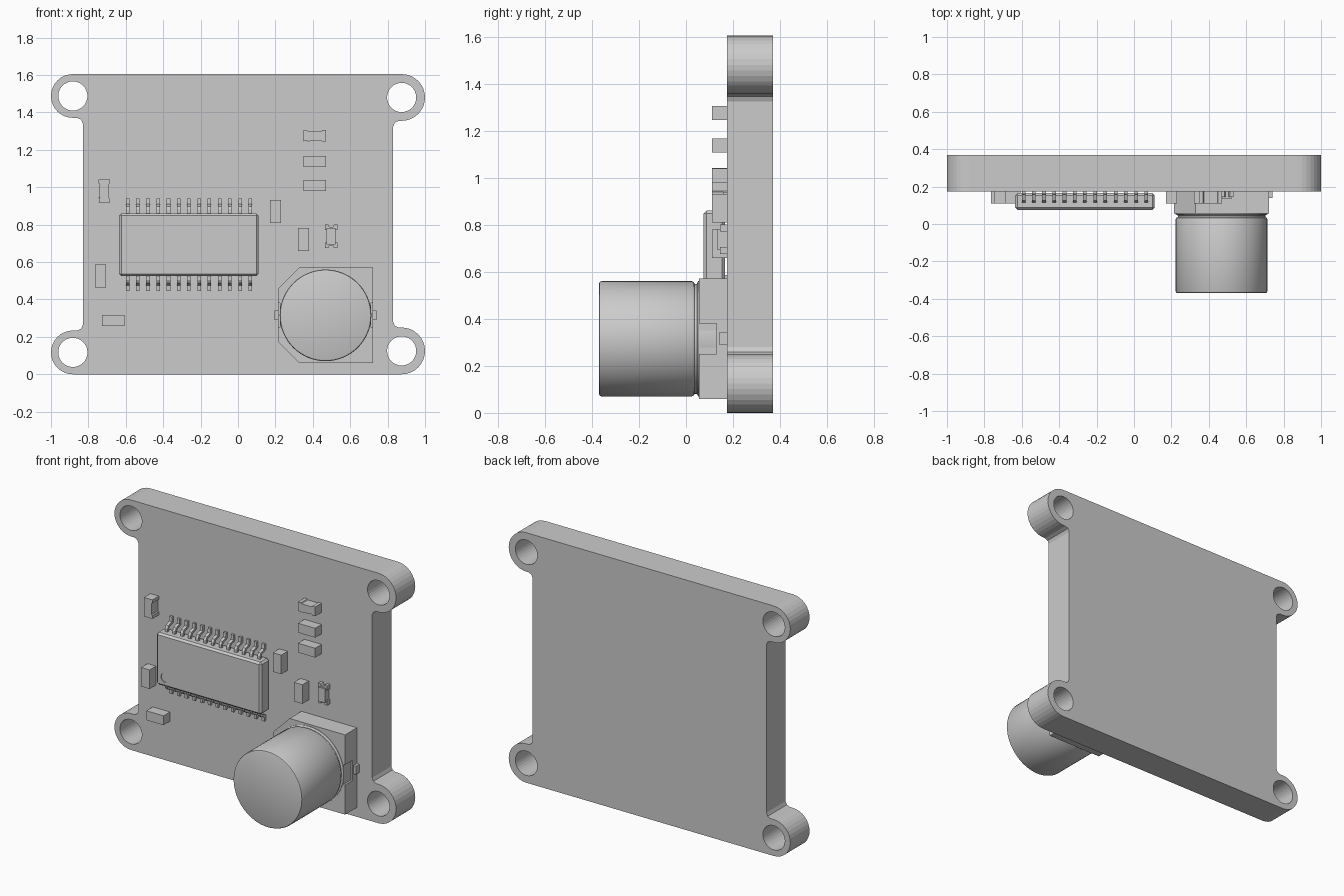
import bpy, bmesh
from math import sin, cos, pi, radians
from mathutils import Vector

if "Cube" in bpy.data.objects:
    bpy.data.objects.remove(bpy.data.objects["Cube"], do_unlink=True)

GREY = (0.6, 0.6, 0.6, 1)
mat = bpy.data.materials.new("plain grey")
mat.use_nodes = True
mat.diffuse_color = GREY
mat.node_tree.nodes["Principled BSDF"].inputs["Base Color"].default_value = GREY

BOARD_FRONT, BOARD_BACK = 0.175, 0.37


def finish(name, bm):
    bmesh.ops.recalc_face_normals(bm, faces=bm.faces)
    mesh = bpy.data.meshes.new(name)
    bm.to_mesh(mesh)
    bm.free()
    mesh.materials.append(mat)
    ob = bpy.data.objects.new(name, mesh)
    bpy.context.collection.objects.link(ob)
    return ob


def add_prism(bm, base, offset):
    face = bm.faces.new([bm.verts.new(p) for p in base])
    out = bmesh.ops.extrude_face_region(bm, geom=[face])
    bmesh.ops.translate(bm, vec=offset, verts=[g for g in out["geom"] if isinstance(g, bmesh.types.BMVert)])


def plate(name, outline, y0, y1):
    """Outline in x and z, extruded along y."""
    bm = bmesh.new()
    add_prism(bm, [(x, y0, z) for x, z in outline], Vector((0, y1 - y0, 0)))
    return finish(name, bm)


def rect(x0, x1, z0, z1):
    return [(x0, z0), (x1, z0), (x1, z1), (x0, z1)]


def arc(cx, cz, r, start, end, n):
    angles = [radians(start + (end - start) * i / n) for i in range(n + 1)]
    return [(cx + r * cos(a), cz + r * sin(a)) for a in angles]


def select(ob):
    bpy.ops.object.select_all(action="DESELECT")
    ob.select_set(True)
    bpy.context.view_layer.objects.active = ob


def apply_modifiers(ob):
    select(ob)
    for m in list(ob.modifiers):
        bpy.ops.object.modifier_apply(modifier=m.name)


def drill(ob, x, z, r, y0, y1):
    cutter = plate("drill", arc(x, z, r, 0, 360, 32)[:-1], y0, y1)
    cutter.hide_render = True
    mod = ob.modifiers.new("hole", "BOOLEAN")
    mod.operation, mod.solver, mod.object = "DIFFERENCE", "EXACT", cutter
    apply_modifiers(ob)
    bpy.data.objects.remove(cutter, do_unlink=True)


# Circuit board with four round mounting ears
SIDE, FILLET = 0.83, 0.03
ears = [(0.875, 0.125, 0.125), (0.875, 1.48, 0.125), (-0.883, 1.488, 0.117), (-0.883, 0.117, 0.117)]
outline = []
for i, (cx, cz, r) in enumerate(ears):
    sx = 1 if cx > 0 else -1
    up = 1 if cz < 0.8 else -1
    inner = cz + up * r
    fillet = [(sx * (SIDE + FILLET * a), inner + up * FILLET * b) for a, b in ((1, 0), (0.3, 0.3), (0, 1))]
    start = -90 if sx > 0 else 90
    curve = arc(cx, cz, r, start, start + 180, 16)
    if sx * up > 0:
        outline += curve + fillet
    else:
        outline += fillet[::-1] + curve
board = plate("circuit_board", outline, BOARD_FRONT, BOARD_BACK)
for cx, cz, r in ears:
    drill(board, cx, cz, 0.078, BOARD_FRONT - 0.1, BOARD_BACK + 0.1)

# Large chip with a shallow orientation dimple
chip = plate("chip_body", rect(-0.635, 0.11, 0.525, 0.86), 0.075, 0.165)
bevel = chip.modifiers.new("edge", "BEVEL")
bevel.width, bevel.segments = 0.012, 1
apply_modifiers(chip)
drill(chip, -0.57, 0.585, 0.03, 0.05, 0.08)

# Bent chip pins, thirteen along each long edge
bend = [(-0.01, 0.115), (0.02, 0.115), (0.038, 0.125), (0.05, 0.158), (0.08, 0.16),
        (0.08, 0.175), (0.042, 0.175), (0.028, 0.14), (0.015, 0.13), (-0.01, 0.13)]
for name, edge, way in (("upper_pins", 0.86, 1), ("lower_pins", 0.525, -1)):
    bm = bmesh.new()
    for i in range(13):
        x = -0.6 + i * 0.0547
        add_prism(bm, [(x, y, edge + way * d) for d, y in bend], Vector((0.019, 0, 0)))
    finish(name, bm)

# Small surface parts: centre x, centre z, lies flat, has a waist
small_parts = [(0.41, 1.275, True, True), (0.41, 1.138, True, False), (0.41, 1.01, True, False),
               (0.2, 0.87, False, False), (0.35, 0.72, False, False), (-0.715, 0.98, False, True),
               (-0.735, 0.525, False, False), (-0.667, 0.288, True, False)]
for i, (cx, cz, flat, waist) in enumerate(small_parts):
    w = 0.024 if waist else 0.03
    half = [(0.061, -0.03), (0.061, 0.03), (0.04, 0.03), (0.036, w)]
    shape = half + [(-u, v) for u, v in half[::-1]]
    shape += [(-0.036, -w), (-0.04, -0.03), (0.04, -0.03), (0.036, -w)][:0 if not waist else 2]
    if waist:
        shape += [(0.036, -w), (0.04, -0.03)]
    pts = [(cx + u, cz + v) if flat else (cx + v, cz + u) for u, v in shape]
    plate(f"small_part_{i + 1}", pts, 0.11, BOARD_FRONT)

# Tiny lamp: a block between two notched end contacts
lx, lz = 0.498, 0.738
plate("lamp_body", rect(lx - 0.024, lx + 0.024, lz - 0.045, lz + 0.045), 0.135, BOARD_FRONT)
for name, s in (("lamp_contact_upper", 1), ("lamp_contact_lower", -1)):
    notch = [(lx - u, lz + s * (0.063 - d)) for u, d in ((0.015, 0), (0.008, 0.014), (-0.008, 0.014), (-0.015, 0))]
    ends = [(lx + 0.033, lz + s * 0.063), (lx + 0.033, lz + s * 0.033),
            (lx - 0.033, lz + s * 0.033), (lx - 0.033, lz + s * 0.063)]
    plate(name, notch + ends, 0.145, BOARD_FRONT)

# Capacitor base with two cut corners, recessed walls and side terminals
left, right, low, high, cut = 0.213, 0.722, 0.06, 0.572, 0.115
corners = [(left + cut, low), (right, low), (right, high), (left + cut, high), (left, high - cut), (left, low + cut)]
plate("capacitor_base", corners, 0.13, BOARD_FRONT)
recess = [(right, 0.25), (right - 0.012, 0.25), (right - 0.012, 0.38), (right, 0.38)]
recess_left = [(left, 0.38), (left + 0.012, 0.38), (left + 0.012, 0.25), (left, 0.25)]
plate("capacitor_base_wall", corners[:2] + recess + corners[2:5] + recess_left + corners[5:], 0.055, 0.13)
plate("capacitor_terminals", rect(0.195, 0.74, 0.29, 0.342), 0.14, BOARD_FRONT)

# Capacitor can: turned profile with a groove near the base
profile = [(0, -0.37), (0.235, -0.37), (0.242, -0.367), (0.245, -0.36), (0.245, 0.025), (0.241, 0.033),
           (0.234, 0.037), (0.234, 0.046), (0.245, 0.052), (0.245, 0.13), (0, 0.13)]
bm = bmesh.new()
verts = [bm.verts.new((0.468 + r, y, 0.315)) for r, y in profile]
edges = [bm.edges.new(pair) for pair in zip(verts, verts[1:])]
bmesh.ops.spin(bm, geom=verts + edges, cent=(0.468, 0, 0.315), axis=(0, 1, 0), angle=2 * pi, steps=64)
bmesh.ops.remove_doubles(bm, verts=bm.verts, dist=0.0005)
can = finish("capacitor_can", bm)
select(can)
bpy.ops.object.shade_smooth_by_angle(angle=radians(30))
